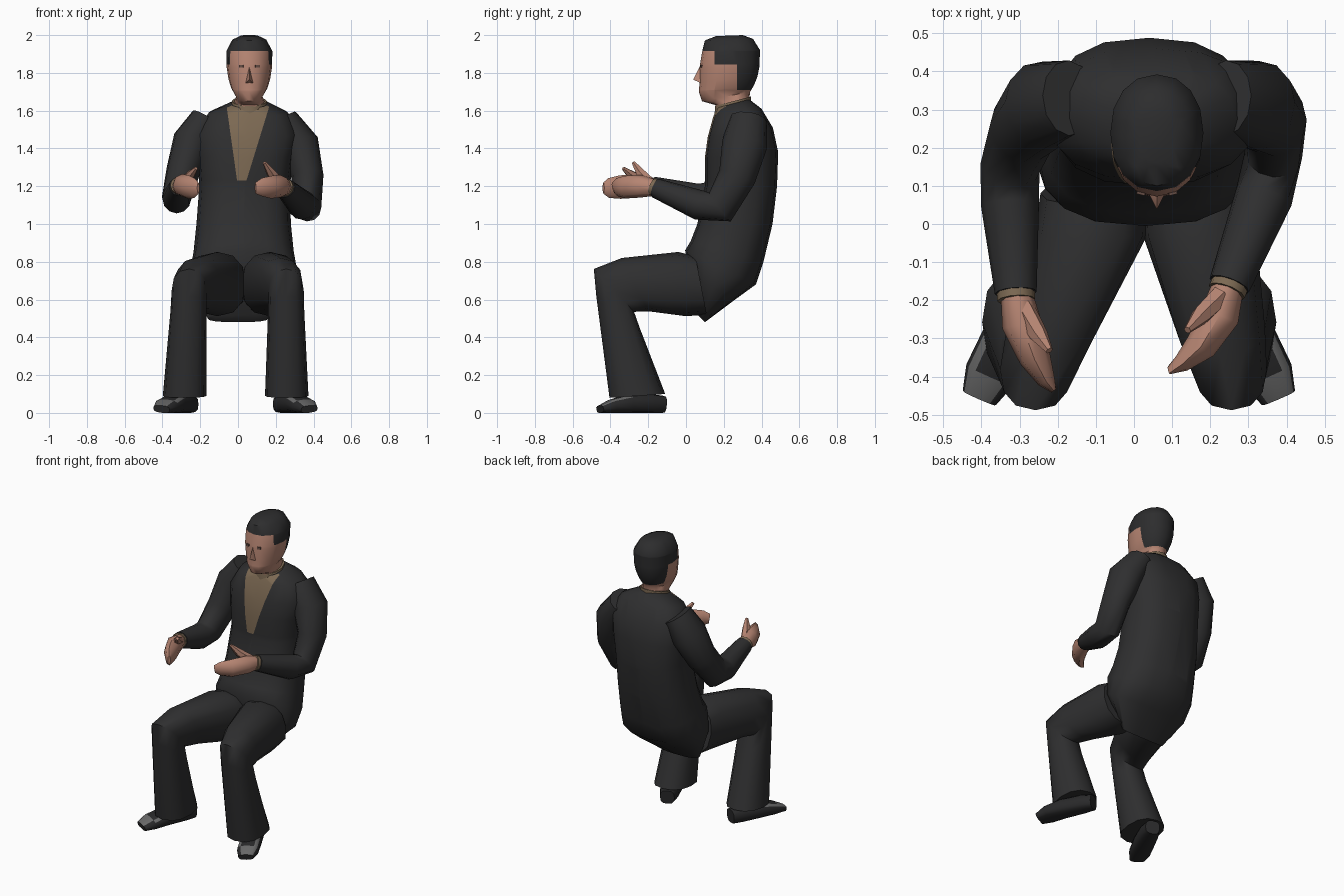
import bpy, bmesh, math
from mathutils import Vector as V

if "Cube" in bpy.data.objects:
    bpy.data.objects.remove(bpy.data.objects["Cube"])


def material(name, r, g, b):
    m = bpy.data.materials.new(name)
    m.diffuse_color = (r, g, b, 1)
    m.use_nodes = True
    m.node_tree.nodes["Principled BSDF"].inputs["Base Color"].default_value = m.diffuse_color
    return m


SUIT = material("charcoal suit", 0.028, 0.028, 0.029)
HAIR = material("dark hair", 0.026, 0.026, 0.027)
SKIN = material("skin", 0.47, 0.235, 0.17)
SHIRT = material("tan shirt", 0.20, 0.14, 0.085)
SHOE = material("black leather", 0.022, 0.022, 0.023)
SHINE = material("grey leather", 0.14, 0.14, 0.14)
EYE = material("eye brown", 0.13, 0.075, 0.06)


def finish(name, bm, mat, angle=50):
    bmesh.ops.recalc_face_normals(bm, faces=bm.faces[:])
    me = bpy.data.meshes.new(name)
    bm.to_mesh(me)
    bm.free()
    me.materials.append(mat)
    me.shade_smooth()
    me.set_sharp_from_angle(angle=math.radians(angle))
    ob = bpy.data.objects.new(name, me)
    bpy.context.collection.objects.link(ob)
    return ob


def loft(name, rings, mat, n=12, p=1.0, cuts=(), angle=50):
    """Skin rings of (centre, half axis u, half axis v); cuts are (point, normal) planes."""
    bm = bmesh.new()
    loops = []
    for c, u, v in rings:
        loop = []
        for k in range(n):
            a = 2 * math.pi * k / n
            cs, sn = round(math.cos(a), 6), round(math.sin(a), 6)
            loop.append(bm.verts.new(c + u * math.copysign(abs(cs) ** p, cs)
                                     + v * math.copysign(abs(sn) ** p, sn)))
        loops.append(loop)
    for a, b in zip(loops, loops[1:]):
        for k in range(n):
            bm.faces.new((a[k], a[(k + 1) % n], b[(k + 1) % n], b[k]))
    bm.faces.new(loops[0])
    bm.faces.new(loops[-1])
    for co, no in cuts:
        bmesh.ops.bisect_plane(bm, geom=bm.verts[:] + bm.edges[:] + bm.faces[:],
                               dist=1e-5, plane_co=co, plane_no=no)
    return finish(name, bm, mat, angle)


def slices(rows):
    """Rows: front y, front z, back y, back z, half width, centre x."""
    return [(V((cx, (yf + yb) / 2, (zf + zb) / 2)), V((w, 0, 0)),
             V((0, (yf - yb) / 2, (zf - zb) / 2))) for yf, zf, yb, zb, w, cx in rows]


def tube(rows):
    """Rows: x, y, z, half width, half height, along a path."""
    pts = [V(r[:3]) for r in rows]
    out = []
    for i, r in enumerate(rows):
        t = (pts[min(i + 1, len(pts) - 1)] - pts[max(i - 1, 0)]).normalized()
        v = t.cross(V((1, 0, 0))).normalized()
        out.append((pts[i], v.cross(t) * r[3], v * r[4]))
    return out


def paint(ob, mat, rule):
    ob.data.materials.append(mat)
    slot = len(ob.data.materials) - 1
    for f in ob.data.polygons:
        if rule(f.center, f.normal):
            f.material_index = slot


# Jacket, with the shirt opening cut as a V
def edge_x(z, top, low):
    return low + (top - low) * (z - 1.23) / 0.39


jacket = loft("jacket", slices([
    (.165, 1.615, .335, 1.66, .10, .06), (.145, 1.57, .40, 1.61, .21, .055),
    (.115, 1.46, .46, 1.51, .27, .05), (.10, 1.35, .488, 1.38, .255, .04),
    (.10, 1.20, .482, 1.20, .24, .035), (.06, 1.00, .458, 1.00, .25, .03),
    (.025, .91, .41, .80, .265, .03), (-.005, .86, .37, .68, .28, .03),
    (.03, .73, .26, .60, .28, .03), (.06, .52, .10, .48, .16, 0)]),
    SUIT, n=16, p=.8, cuts=[
        (V((-.005, 0, 1.23)), V((.39, 0, .055))), (V((.045, 0, 1.23)), V((.39, 0, -.12))),
        (V((0, 0, 1.23)), V((0, 0, 1)))])
paint(jacket, SHIRT, lambda c, n: n.y < 0 and c.y < .2 and c.z > 1.23
      and edge_x(c.z, -.06, -.005) < c.x < edge_x(c.z, .165, .045))
loft("shirt_collar", slices([(.15, 1.57, .345, 1.62, .10, .06),
                             (.155, 1.625, .345, 1.675, .093, .06)]), SHIRT)

# Head and neck, hair split off by cut lines
head = loft("head", slices([
    (.17, 1.56, .33, 1.60, .083, .06), (.155, 1.63, .335, 1.665, .08, .06),
    (.085, 1.65, .34, 1.70, .07, .06), (.068, 1.70, .36, 1.735, .095, .06),
    (.072, 1.75, .378, 1.78, .11, .06), (.072, 1.83, .388, 1.83, .12, .06),
    (.085, 1.91, .392, 1.92, .122, .06), (.10, 1.972, .355, 1.98, .09, .06),
    (.16, 1.995, .30, 2.0, .045, .06)]),
    SKIN, n=16, p=.92, cuts=[
        (V((0, 0, 1.915)), V((0, 0, 1))), (V((0, 0, 1.845)), V((0, 0, 1))),
        (V((0, 0, 1.71)), V((0, 0, 1))), (V((0, .15, 0)), V((0, 1, 0))),
        (V((0, .27, 0)), V((0, 1, 0)))])
paint(head, HAIR, lambda c, n: c.z > 1.915 or (c.z > 1.845 and c.y > .15)
      or (c.z > 1.71 and c.y > .27))

# Nose wedge
bm = bmesh.new()
for co in ((.06, .074, 1.835), (.06, .038, 1.765), (.036, .085, 1.742),
           (.084, .085, 1.742), (.06, .12, 1.78)):
    bm.verts.new(co)
bmesh.ops.convex_hull(bm, input=bm.verts[:])
finish("nose", bm, SKIN, 70)

# Eyes as thin plates
for side, s in (("left", -1), ("right", 1)):
    bm = bmesh.new()
    bmesh.ops.create_cube(bm, size=1)
    bmesh.ops.scale(bm, vec=(.022, .009, .015), verts=bm.verts)
    eye = finish(side + "_eye", bm, EYE)
    eye.location = (.06 + s * .042, .081, 1.835)
    eye.rotation_euler.z = s * .25

# Sleeves, cuffs, hands and thumbs, each arm with its own pose
ARMS = {
    "left": (
        [(-.17, .33, 1.56, .08, .10), (-.24, .31, 1.44, .105, .12), (-.29, .25, 1.28, .09, .10),
         (-.325, .15, 1.14, .078, .095), (-.325, .05, 1.135, .076, .08), (-.31, -.18, 1.20, .055, .052)],
        [(-.31, -.17, 1.2, .04, .04), (-.295, -.26, 1.205, .052, .06), (-.26, -.35, 1.195, .042, .062),
         (-.23, -.41, 1.19, .024, .052), (-.21, -.437, 1.19, .008, .03)],
        [(-.29, -.22, 1.22, .03, .03), (-.25, -.29, 1.26, .025, .025), (-.222, -.332, 1.295, .01, .01)]),
    "right": (
        [(.24, .33, 1.55, .08, .10), (.325, .31, 1.42, .105, .12), (.368, .27, 1.25, .085, .10),
         (.365, .18, 1.09, .076, .095), (.34, .07, 1.10, .076, .08), (.25, -.16, 1.19, .055, .052)],
        [(.25, -.15, 1.19, .04, .04), (.225, -.24, 1.20, .052, .06), (.175, -.32, 1.195, .042, .06),
         (.125, -.365, 1.195, .024, .048), (.092, -.383, 1.19, .008, .03)],
        [(.225, -.19, 1.22, .03, .03), (.175, -.24, 1.27, .026, .026), (.14, -.278, 1.325, .01, .01)]),
}
for side, (arm, hand, thumb) in ARMS.items():
    loft(side + "_sleeve", tube(arm), SUIT, n=12)
    a, b = V(arm[-2][:3]), V(arm[-1][:3])
    d = (b - a).normalized()
    loft(side + "_cuff", tube([(*(b - d * .02), .05, .048), (*(b + d * .02), .05, .048)]), SHIRT, n=10)
    loft(side + "_hand", tube(hand), SKIN, n=8)
    loft(side + "_thumb", tube(thumb), SKIN, n=6)

# Trouser legs and shoes
LEGS = {"left": ((-.10, -.11, -.215, -.258, -.262, -.283), (-.25, -.12), (-.405, -.455)),
        "right": ((.16, .17, .225, .255, .255, .258), (.225, -.12), (.378, -.455))}
PROFILE = [(.05, .83, .11, .52, .145), (-.04, .852, .0, .512, .15), (-.34, .82, -.2, .538, .118),
           (-.488, .762, -.275, .535, .093), (-.475, .62, -.245, .45, .096), (-.405, .08, -.11, .10, .115)]
for side, (xs, heel, toe) in LEGS.items():
    loft(side + "_trouser_leg", slices([r + (x,) for r, x in zip(PROFILE, xs)]), SUIT, n=12, p=.85)
    rows = []
    for f, w, h in ((0, .045, .045), (.2, .06, .05), (.55, .066, .05), (.82, .068, .036), (1, .048, .02)):
        rows.append((heel[0] + (toe[0] - heel[0]) * f, heel[1] + (toe[1] - heel[1]) * f, h, w, h))
    shoe = loft(side + "_shoe", tube(rows), SHOE, n=12, p=.7)
    paint(shoe, SHINE, lambda c, n: .3 < n.z < .93 and -.44 < c.y < -.3 and c.z > .045)
